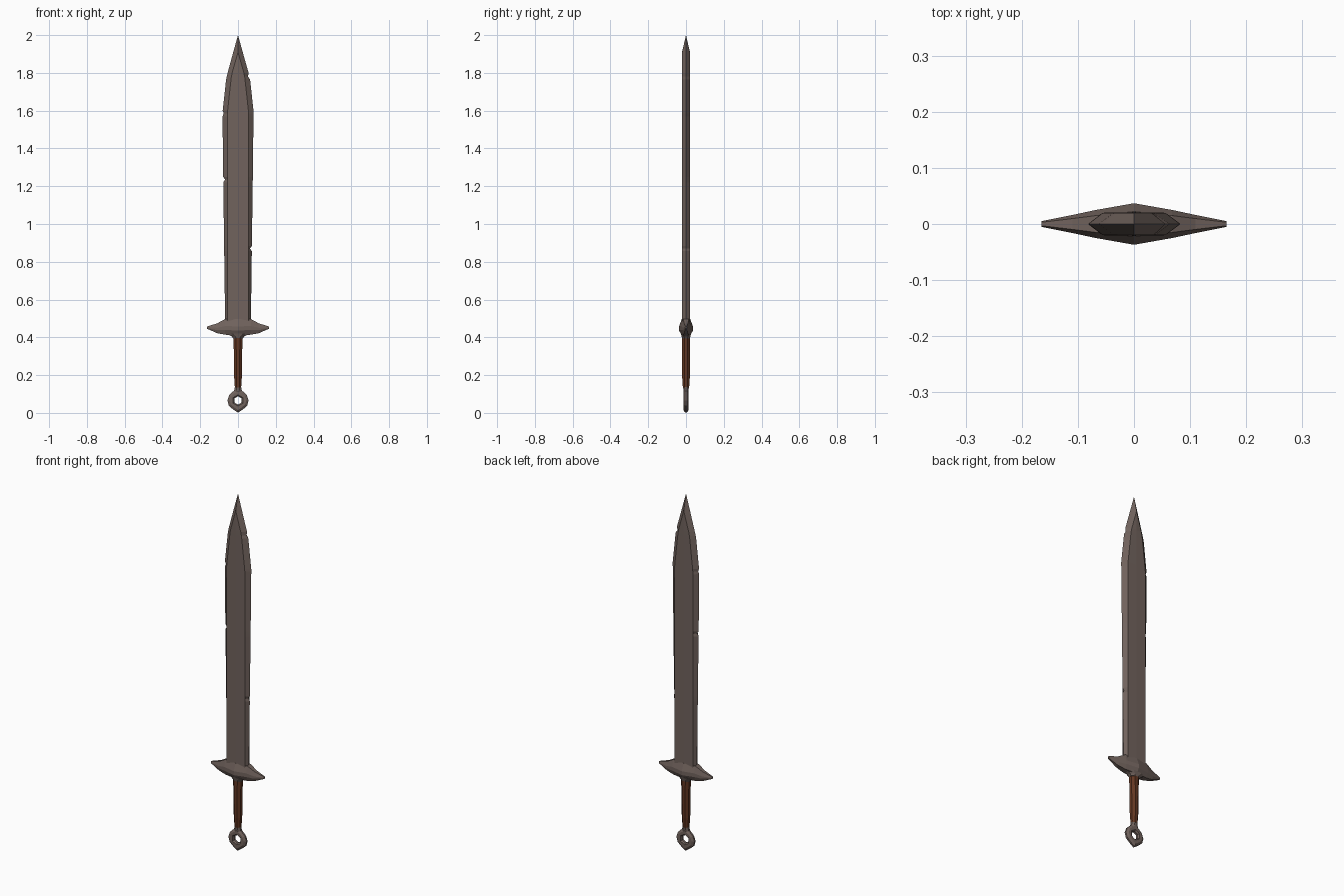
import bpy, bmesh, math

if "Cube" in bpy.data.objects:
    bpy.data.objects.remove(bpy.data.objects["Cube"])


def material(name, rgb):
    m = bpy.data.materials.new(name)
    m.diffuse_color = (*rgb, 1)
    m.use_nodes = True
    m.node_tree.nodes["Principled BSDF"].inputs["Base Color"].default_value = m.diffuse_color
    return m


steel = material("aged steel", (0.165, 0.125, 0.11))
leather = material("brown leather", (0.125, 0.038, 0.016))


def loft(name, rings, mat, closed=False):
    """Skin a list of equal-length point rings into a flat-shaded object."""
    bm = bmesh.new()
    vs = [[bm.verts.new(p) for p in r] for r in rings]
    n = len(rings[0])
    pairs = list(zip(vs, vs[1:])) + ([(vs[-1], vs[0])] if closed else [])
    for a, b in pairs:
        for i in range(n):
            j = (i + 1) % n
            bm.faces.new((a[i], a[j], b[j], b[i]))
    if not closed:
        bm.faces.new(vs[0])
        bm.faces.new(vs[-1])
    bmesh.ops.remove_doubles(bm, verts=bm.verts, dist=0.0002)
    bmesh.ops.recalc_face_normals(bm, faces=bm.faces)
    me = bpy.data.meshes.new(name)
    bm.to_mesh(me)
    bm.free()
    me.materials.append(mat)
    ob = bpy.data.objects.new(name, me)
    bpy.context.collection.objects.link(ob)
    return ob


# Blade: bevelled section, with small nicks in the left and right edges
def edge_width(z):
    return 0.068 + 0.015 * (z - 0.47) / 1.13


rows = [(0.47, 0, 0)]
for z, left, right in ((0.87, 0, 0.01), (1.235, 0.01, 0)):
    rows += [(z - 0.014, 0, 0), (z, left, right), (z + 0.014, 0, 0)]
rows = [(z, edge_width(z) - l, edge_width(z) - r, 0.056, 0.02) for z, l, r in rows]
rows += [(1.57, 0.082, 0.082, 0.056, 0.02),
         (1.585, 0.075, 0.083, 0.056, 0.02),
         (1.60, 0.081, 0.082, 0.055, 0.02),
         (1.765, 0.063, 0.064, 0.037, 0.02),
         (1.78, 0.060, 0.053, 0.035, 0.02),
         (1.80, 0.055, 0.056, 0.031, 0.02),
         (1.91, 0.025, 0.025, 0.0, 0.02),
         (2.0, 0, 0, 0, 0)]
loft("blade", [[(-l, 0, z), (-w, -y, z), (0, -y * 1.05, z), (w, -y, z),
                (r, 0, z), (w, y, z), (0, y * 1.05, z), (-w, y, z)]
               for z, l, r, w, y in rows], steel)

# Guard: sections across x (x, top, bottom, half depth)
half = [(0.165, 0.457, 0.446, 0.005), (0.11, 0.474, 0.422, 0.016),
        (0.068, 0.497, 0.414, 0.025), (0.0, 0.497, 0.410, 0.037)]
stations = [(-x, t, b, d) for x, t, b, d in half] + half[-2::-1]
loft("guard", [[(x, s * d * k, b + (t - b) * f)
                for s, k, f in ((1, .6, 1), (1, 1, .55), (1, 1, .3), (1, .6, 0),
                                (-1, .6, 0), (-1, 1, .3), (-1, 1, .55), (-1, .6, 1))]
               for x, t, b, d in stations], steel)


# Eight-sided collars and grip
def turned(name, sections, mat):
    loft(name, [[(rx * math.cos(a), ry * math.sin(a), z)
                 for a in [math.pi * (i + 0.5) / 4 for i in range(8)]]
                for z, rx, ry in sections], mat)


turned("guard_collar", [(0.395, 0.028, 0.022), (0.405, 0.036, 0.025),
                        (0.42, 0.065, 0.03)], steel)
turned("grip", [(0.135, 0.018, 0.018), (0.19, 0.022, 0.022),
                (0.33, 0.024, 0.0225), (0.40, 0.027, 0.0225)], leather)
turned("pommel_neck", [(0.10, 0.024, 0.012), (0.118, 0.022, 0.014),
                       (0.138, 0.018, 0.017)], steel)

# Ring pommel: angular ring with bevelled section
rings = []
outer = [0.060, 0.056, 0.052, 0.054, 0.055, 0.054, 0.053, 0.063]
outer = [0.060, 0.054, 0.054, 0.056, 0.056, 0.054, 0.065]
count = 12
for i in range(count):
    a = 2 * math.pi * i / count
    ro = outer[min(i, count - i)]
    ri = 0.022 if i % 2 == 0 else 0.022 * math.cos(math.pi / 6)
    section = ((ro, -0.005), (ro * 0.78, -0.013), (ri * 1.35, -0.013), (ri, -0.006),
               (ri, 0.006), (ri * 1.35, 0.013), (ro * 0.78, 0.013), (ro, 0.005))
    rings.append([(r * math.sin(a), y, 0.066 + r * math.cos(a)) for r, y in section])
loft("pommel_ring", rings, steel, closed=True)
